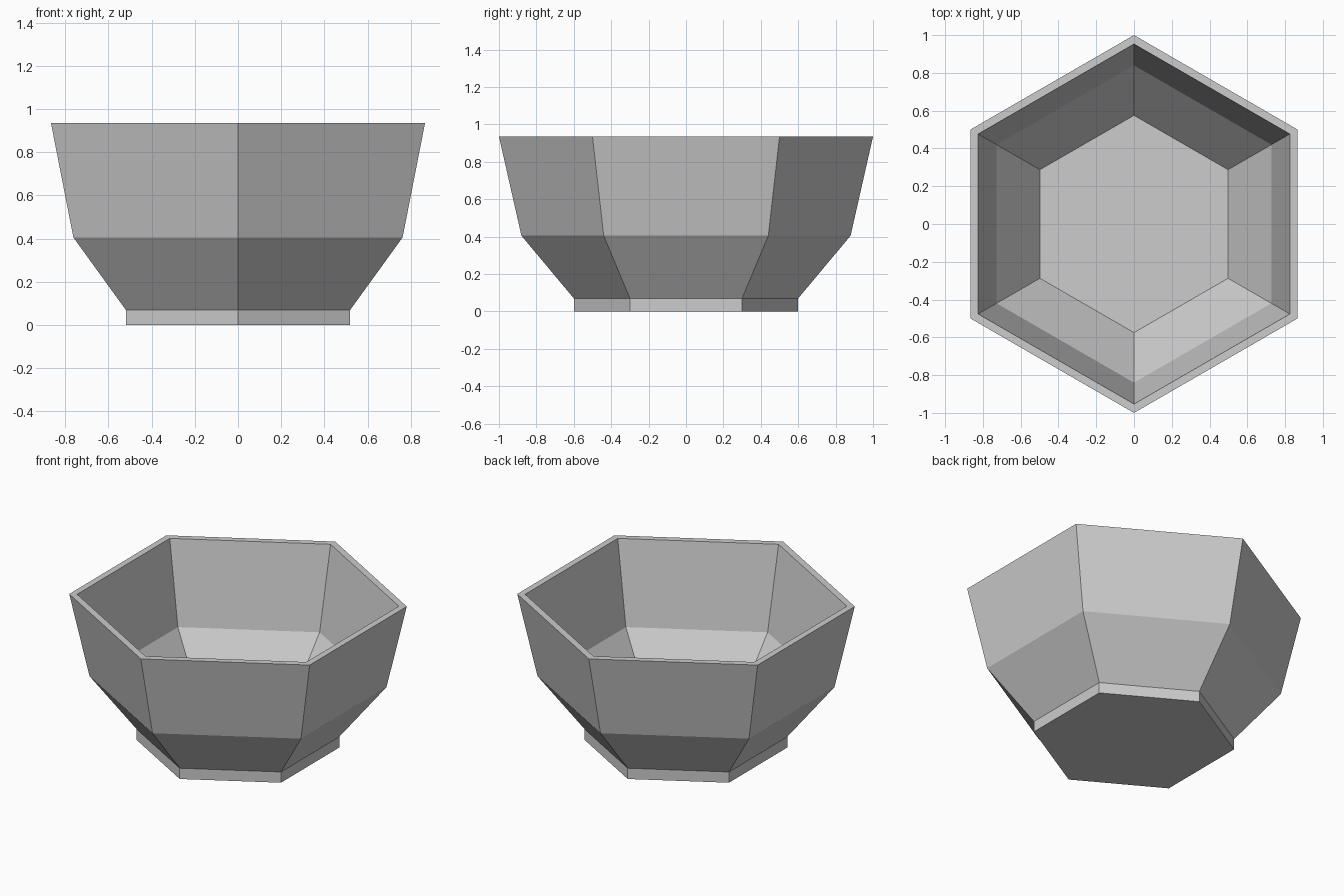
import bpy
import bmesh
from math import sin, cos, pi

cube = bpy.data.objects.get("Cube")
if cube:
    bpy.data.objects.remove(cube, do_unlink=True)

SIDES = 6

# Plain grey clay
clay = bpy.data.materials.new("light_grey")
clay.use_nodes = True
grey = (0.604, 0.604, 0.604, 1.0)
clay.diffuse_color = grey
clay.node_tree.nodes["Principled BSDF"].inputs["Base Color"].default_value = grey

# Wall profile as (corner radius, height): foot, outside, rim, inside, floor
profile = [
    (0.60, 0.0), (0.60, 0.07), (0.88, 0.405), (1.0, 0.935),
    (0.953, 0.935), (0.84, 0.405), (0.575, 0.09),
]

# Stack hexagonal rings, corners pointing to front and back
bm = bmesh.new()
rings = []
for radius, z in profile:
    angles = [pi / 2 + 2 * pi * i / SIDES for i in range(SIDES)]
    rings.append([bm.verts.new((radius * cos(a), radius * sin(a), z)) for a in angles])

# Walls between neighbouring rings
for low, high in zip(rings, rings[1:]):
    for i in range(SIDES):
        j = (i + 1) % SIDES
        bm.faces.new((low[i], low[j], high[j], high[i]))

# Underside and inner floor
bm.faces.new(list(reversed(rings[0])))
bm.faces.new(rings[-1])
bmesh.ops.recalc_face_normals(bm, faces=bm.faces)

mesh = bpy.data.meshes.new("hexagonal_bowl")
bm.to_mesh(mesh)
bm.free()
mesh.materials.append(clay)
bowl = bpy.data.objects.new("hexagonal_bowl", mesh)
bpy.context.collection.objects.link(bowl)
